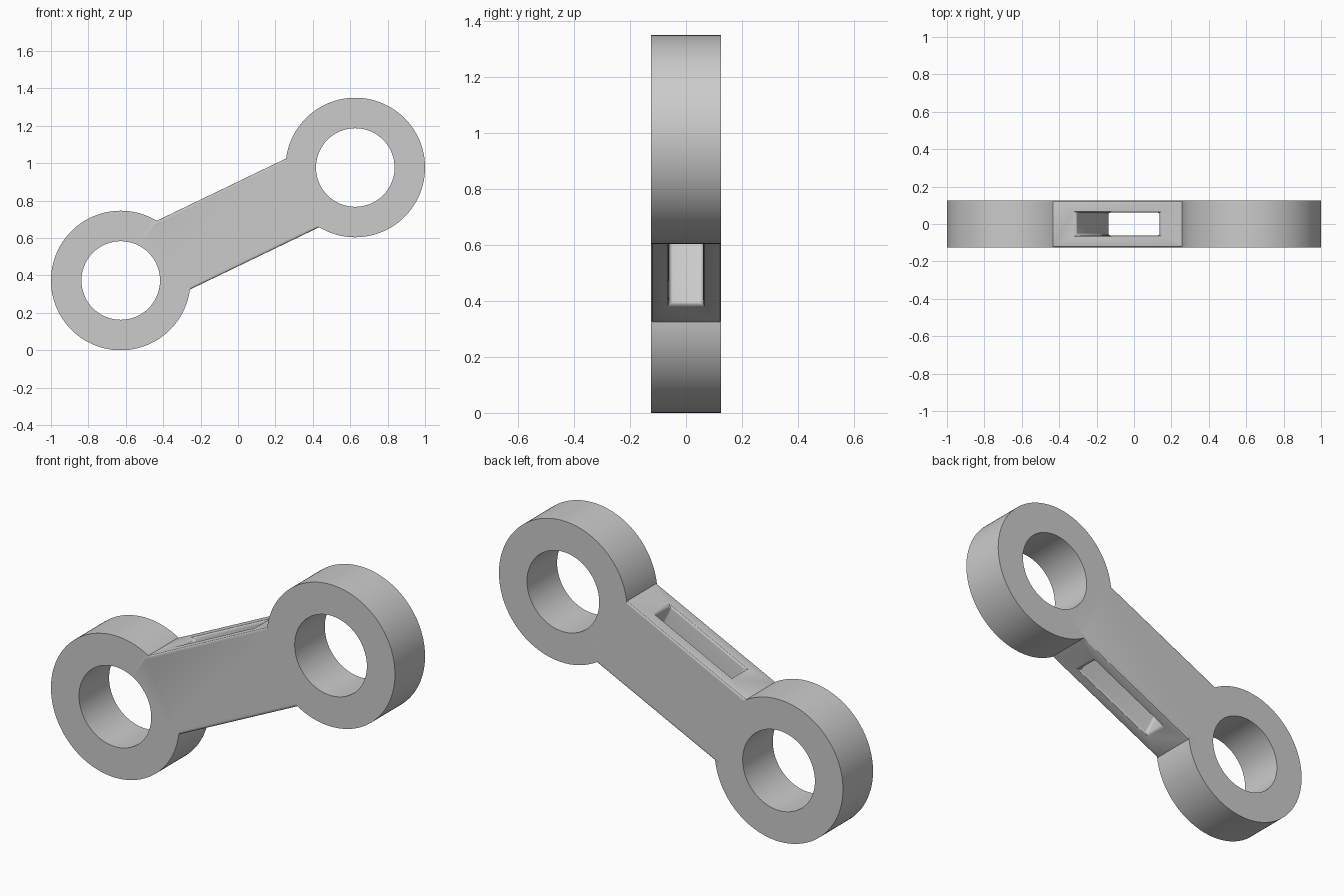
import bpy
import math
from mathutils import Matrix, Vector

default = bpy.data.objects.get("Cube")
if default:
    bpy.data.objects.remove(default, do_unlink=True)

# Main dimensions
EYE_R, BORE_R, DEPTH = 0.373, 0.21, 0.25
LOW, HIGH = Vector((-0.627, 0, 0.373)), Vector((0.627, 0, 0.977))
AXIS = HIGH - LOW
TILT = Matrix.Translation((LOW + HIGH) / 2) @ Matrix.Rotation(-math.atan2(AXIS.z, AXIS.x), 4, "Y")

grey = bpy.data.materials.new("light_grey")
grey.use_nodes = True
grey.diffuse_color = (0.6, 0.6, 0.6, 1)
grey.node_tree.nodes["Principled BSDF"].inputs["Base Color"].default_value = grey.diffuse_color


def box(name, size):
    """Box of the given size, laid along the tilted arm."""
    bpy.ops.mesh.primitive_cube_add(size=1)
    ob = bpy.context.object
    ob.name = name
    ob.data.transform(TILT @ Matrix.Diagonal((*size, 1)))
    return ob


def cylinder(name, centre, radius, depth):
    """Cylinder lying along y."""
    bpy.ops.mesh.primitive_cylinder_add(vertices=128, radius=radius, depth=depth)
    ob = bpy.context.object
    ob.name = name
    ob.data.transform(Matrix.Translation(centre) @ Matrix.Rotation(math.pi / 2, 4, "X"))
    return ob


def apply(ob, mod):
    bpy.context.view_layer.objects.active = ob
    bpy.ops.object.modifier_apply(modifier=mod.name)


def combine(ob, other, operation):
    """Boolean with another solid, which is then removed."""
    mod = ob.modifiers.new("combine", "BOOLEAN")
    mod.operation, mod.solver, mod.object = operation, "EXACT", other
    apply(ob, mod)
    bpy.data.objects.remove(other, do_unlink=True)


# Arm with a slot right through it, edges softly rounded
link = box("link_arm", (AXIS.length - 0.56, DEPTH, 0.408))
combine(link, box("slot_cutter", (0.49, 0.122, 1)), "DIFFERENCE")
bevel = link.modifiers.new("round_edges", "BEVEL")
bevel.width, bevel.segments, bevel.limit_method = 0.014, 4, "ANGLE"
apply(link, bevel)

# Eyes at both ends, then their bores
for centre in (LOW, HIGH):
    combine(link, cylinder("eye", centre, EYE_R, DEPTH), "UNION")
for centre in (LOW, HIGH):
    combine(link, cylinder("bore_cutter", centre, BORE_R, 1), "DIFFERENCE")

# Finish
link.name = "connecting_link"
link.data.materials.clear()
link.data.materials.append(grey)
bpy.ops.object.select_all(action="DESELECT")
link.select_set(True)
bpy.context.view_layer.objects.active = link
bpy.ops.object.shade_smooth_by_angle(angle=math.radians(30))
